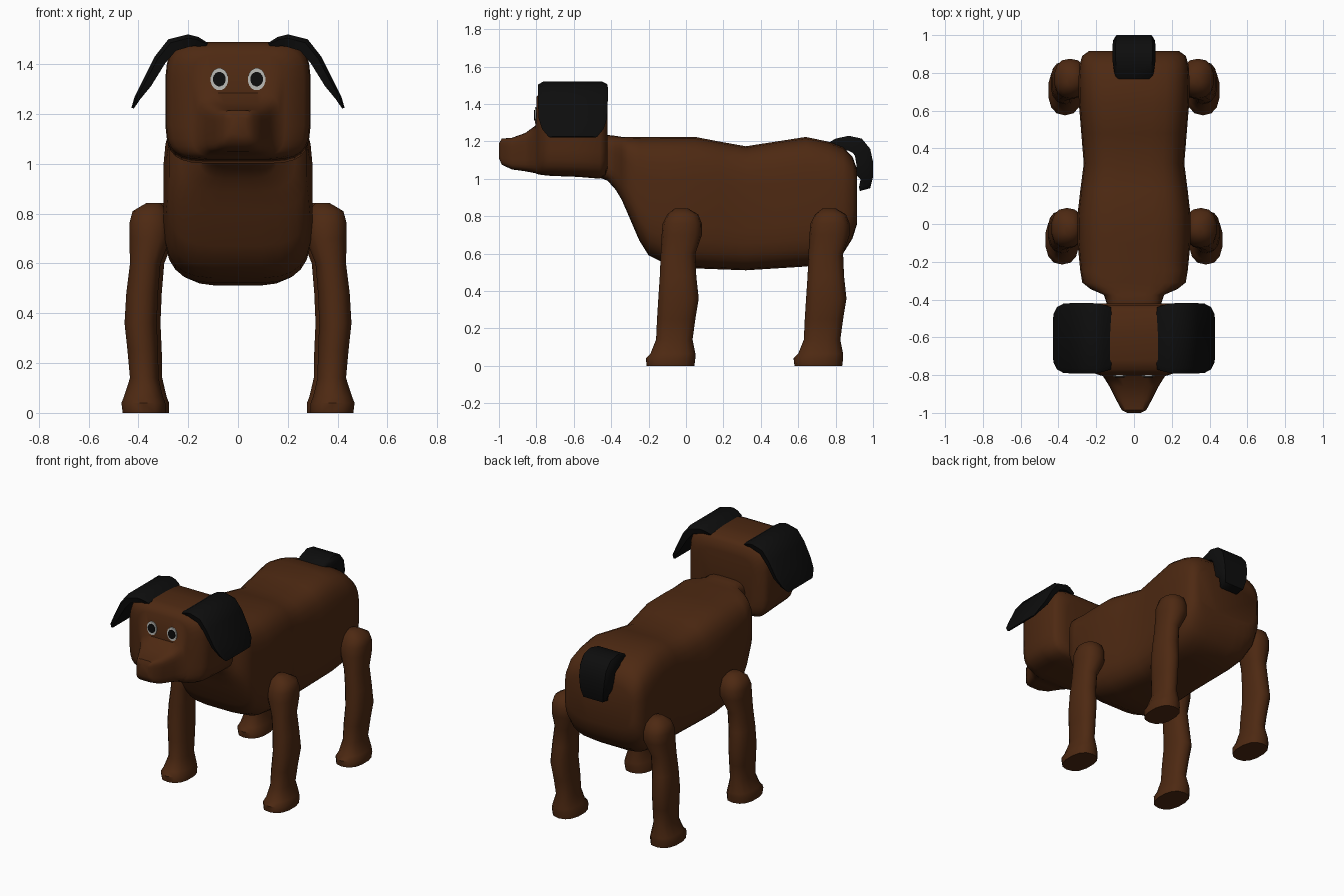
import bpy, bmesh, math
from mathutils import Vector


def material(name, rgb):
    m = bpy.data.materials.new(name)
    m.diffuse_color = (*rgb, 1)
    return m


BROWN = material("brown coat", (0.075, 0.022, 0.006))
BLACK = material("black coat", (0.004, 0.004, 0.004))
WHITE = material("eye white", (0.5, 0.5, 0.47))


def finish(bm, name, mat, angle=50):
    bmesh.ops.recalc_face_normals(bm, faces=bm.faces)
    me = bpy.data.meshes.new(name)
    bm.to_mesh(me)
    bm.free()
    me.materials.append(mat)
    ob = bpy.data.objects.new(name, me)
    bpy.context.collection.objects.link(ob)
    bpy.ops.object.select_all(action='DESELECT')
    ob.select_set(True)
    bpy.context.view_layer.objects.active = ob
    bpy.ops.object.shade_smooth_by_angle(angle=math.radians(angle))
    return ob


def loft(name, rings, mat, angle=50):
    """Skin a list of point rings and cap both ends."""
    bm = bmesh.new()
    rows = [[bm.verts.new(p) for p in ring] for ring in rings]
    n = len(rows[0])
    for a, b in zip(rows, rows[1:]):
        for i in range(n):
            j = (i + 1) % n
            bm.faces.new((a[i], a[j], b[j], b[i]))
    bm.faces.new(rows[0])
    bm.faces.new(rows[-1])
    return finish(bm, name, mat, angle)


def oval(n, power):
    """Unit superellipse: power 2 is round, higher is boxier."""
    pts = []
    for i in range(n):
        t = 2 * math.pi * (i + 0.5) / n
        c, s = math.cos(t), math.sin(t)
        pts.append((math.copysign(abs(c) ** (2 / power), c),
                    math.copysign(abs(s) ** (2 / power), s)))
    return pts


def trunk(name, stations, power, mat):
    """Stations along y: (y, half width, bottom z, top z)."""
    rings = [[(w * u, y, (lo + hi) / 2 + (hi - lo) / 2 * v)
              for u, v in oval(28, power)] for y, w, lo, hi in stations]
    return loft(name, rings, mat)


def flap(name, outer, widths, thick, place, mat):
    """Curved slab: outer profile path, half width and thickness per point."""
    rings = []
    for i, (p, w, t) in enumerate(zip(outer, widths, thick)):
        a = Vector(outer[max(i - 1, 0)])
        b = Vector(outer[min(i + 1, len(outer) - 1)])
        d = (b - a).normalized()
        inward = Vector((d.y, -d.x)) * t
        p = Vector(p)
        q = p + inward
        m = p + inward * 0.3
        rings.append([place(m, -w), place(p, -w * 0.85), place(p, 0),
                      place(p, w * 0.85), place(m, w), place(q, w * 0.95),
                      place(q, 0), place(q, -w * 0.95)])
    return loft(name, rings, mat)


# Body with neck
trunk("body", [
    (-0.50, 0.14, 1.02, 1.22), (-0.42, 0.145, 0.99, 1.235),
    (-0.375, 0.16, 0.94, 1.23), (-0.345, 0.23, 0.89, 1.225),
    (-0.31, 0.275, 0.81, 1.225), (-0.25, 0.285, 0.67, 1.225),
    (-0.20, 0.29, 0.59, 1.225), (-0.10, 0.30, 0.54, 1.225),
    (0.05, 0.30, 0.52, 1.225), (0.18, 0.285, 0.515, 1.20),
    (0.32, 0.267, 0.51, 1.175), (0.48, 0.28, 0.52, 1.20),
    (0.64, 0.293, 0.53, 1.225), (0.76, 0.295, 0.55, 1.20),
    (0.84, 0.29, 0.60, 1.17), (0.89, 0.275, 0.68, 1.12),
    (0.915, 0.24, 0.76, 1.05)], 4, BROWN)

# Head with muzzle
trunk("head", [
    (-1.0, 0.035, 1.11, 1.19), (-0.985, 0.065, 1.075, 1.215),
    (-0.93, 0.095, 1.05, 1.22), (-0.86, 0.13, 1.04, 1.245),
    (-0.805, 0.165, 1.03, 1.285), (-0.798, 0.19, 1.025, 1.44),
    (-0.77, 0.265, 1.02, 1.475), (-0.72, 0.288, 1.015, 1.49),
    (-0.58, 0.292, 1.01, 1.49), (-0.46, 0.29, 1.0, 1.485),
    (-0.43, 0.27, 1.02, 1.46), (-0.42, 0.20, 1.05, 1.40)], 5, BROWN)

# Ears
EAR = [(0.12, 1.485), (0.16, 1.51), (0.20, 1.52), (0.28, 1.50),
       (0.335, 1.43), (0.385, 1.33), (0.415, 1.27), (0.428, 1.225)]
for side, s in (("left", 1), ("right", -1)):
    flap(side + "_ear", EAR,
         [0.165, 0.178, 0.185, 0.187, 0.187, 0.183, 0.165, 0.13],
         [0.02, 0.04, 0.05, 0.055, 0.05, 0.04, 0.025, 0.01],
         lambda p, w, s=s: (s * p.x, -0.605 + w, p.y), BLACK)

# Tail
flap("tail", [(0.75, 1.185), (0.80, 1.215), (0.87, 1.23), (0.94, 1.215),
              (0.985, 1.16), (1.0, 1.09), (1.0, 1.01), (0.985, 0.95),
              (0.93, 0.935)],
     [0.09, 0.105, 0.115, 0.115, 0.112, 0.11, 0.10, 0.085, 0.07],
     [0.02, 0.06, 0.08, 0.09, 0.09, 0.09, 0.09, 0.07, 0.02],
     lambda p, w: (w, p.x, p.y), BLACK)

# Legs: (z, inner x, outer x, front y, back y)
LEG = [(0.0, 0.29, 0.465, -0.21, 0.045), (0.04, 0.29, 0.47, -0.215, 0.05),
       (0.065, 0.30, 0.46, -0.19, 0.05), (0.14, 0.318, 0.435, -0.16, 0.035),
       (0.25, 0.32, 0.445, -0.155, 0.05), (0.36, 0.325, 0.457, -0.148, 0.068),
       (0.48, 0.32, 0.45, -0.14, 0.055), (0.60, 0.31, 0.435, -0.135, 0.05),
       (0.70, 0.27, 0.438, -0.13, 0.085), (0.76, 0.27, 0.438, -0.125, 0.085),
       (0.81, 0.28, 0.425, -0.10, 0.065), (0.842, 0.31, 0.37, -0.06, 0.01)]
for end, dx, dy in (("front", 0, 0), ("hind", -0.015, 0.79)):
    for side, s in (("left", 1), ("right", -1)):
        rings = [[(s * ((a + b) / 2 + dx + (b - a) / 2 * u),
                   (f + k) / 2 + dy + (k - f) / 2 * v, z)
                  for u, v in oval(14, 2.4)] for z, a, b, f, k in LEG]
        loft(f"{end}_{side}_leg", rings, BROWN)

# Eyes: white plate with a dark pupil plate
for side, s in (("left", 1), ("right", -1)):
    for part, rx, rz, y, mat in (("eye", 0.036, 0.045, -0.808, WHITE),
                                 ("pupil", 0.026, 0.029, -0.813, BLACK)):
        rings = [[(s * 0.075 + rx * u, yy, 1.34 + rz * v)
                  for u, v in oval(16, 2)] for yy in (y, y + 0.009)]
        loft(f"{side}_{part}", rings, mat, 30)
